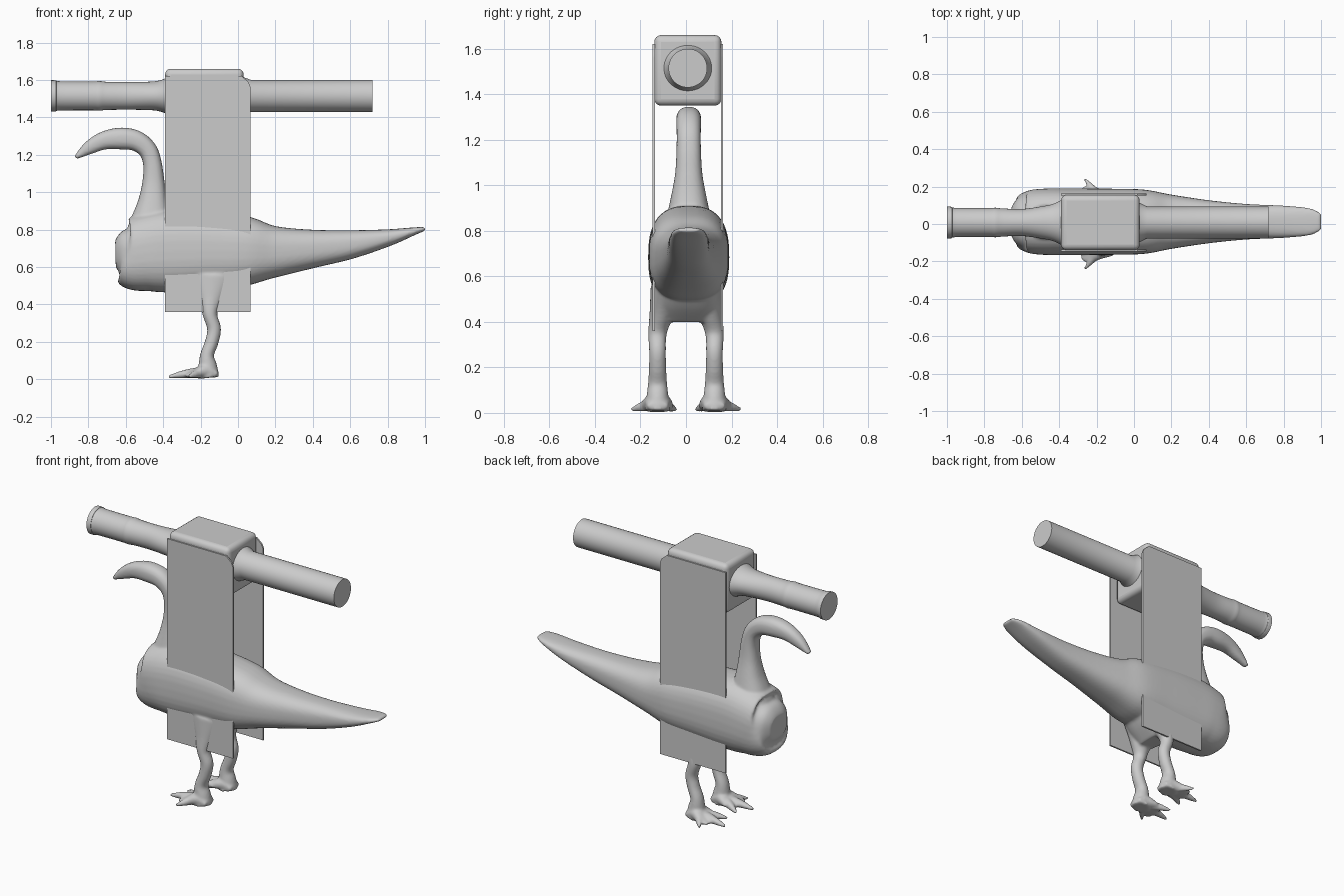
import bpy, bmesh, math
from mathutils import Vector

if "Cube" in bpy.data.objects:
    bpy.data.objects.remove(bpy.data.objects["Cube"])


def spline(keys, steps):
    """Catmull-Rom through tuples (x, y, z, half_normal, half_side)."""
    if steps == 1:
        return [Vector(k) for k in keys]
    k = [Vector(keys[0])] + [Vector(p) for p in keys] + [Vector(keys[-1])]
    out = []
    for a, b, c, d in zip(k, k[1:], k[2:], k[3:]):
        for i in range(steps):
            t = i / steps
            out.append(0.5 * (2 * b + (c - a) * t + (2 * a - 5 * b + 4 * c - d) * t ** 2
                              + (3 * b - a - 3 * c + d) * t ** 3))
    return out + [k[-1]]


def loft(bm, keys, power=2.0, steps=6, sides=40):
    """Skin superelliptic rings whose wide axis is y along a path."""
    pts = spline(keys, steps)
    rings = []
    for i, p in enumerate(pts):
        c = p.to_3d() if len(p) == 3 else Vector(p[:3])
        t = Vector(pts[min(i + 1, len(pts) - 1)][:3]) - Vector(pts[max(i - 1, 0)][:3])
        n = Vector((0, 1, 0)).cross(t).normalized()
        ring = []
        for j in range(sides):
            a = 2 * math.pi * j / sides
            ca, sa = math.cos(a), math.sin(a)
            u = math.copysign(abs(ca) ** (2 / power), ca) * p[4]
            v = math.copysign(abs(sa) ** (2 / power), sa) * p[3]
            ring.append(bm.verts.new(c + Vector((0, u, 0)) + n * v))
        rings.append(ring)
    for r, s in zip(rings, rings[1:]):
        for j in range(sides):
            k = (j + 1) % sides
            bm.faces.new((r[j], r[k], s[k], s[j]))
    bm.faces.new(rings[0][::-1])
    bm.faces.new(rings[-1])


def finish(bm, name, smooth=True):
    bmesh.ops.recalc_face_normals(bm, faces=bm.faces[:])
    me = bpy.data.meshes.new(name)
    bm.to_mesh(me)
    bm.free()
    ob = bpy.data.objects.new(name, me)
    bpy.context.collection.objects.link(ob)
    if smooth:
        bpy.ops.object.select_all(action='DESELECT')
        ob.select_set(True)
        bpy.context.view_layer.objects.active = ob
        bpy.ops.object.shade_smooth_by_angle(angle=math.radians(40))
    return ob


# Bird: torso and tail, given as x, z bottom, z top, half width
Y = 0.012
bm = bmesh.new()
torso = [(-.655, .60, .74, .08), (-.62, .54, .80, .13), (-.57, .475, .85, .165),
         (-.48, .467, .89, .177), (-.35, .465, .91, .178), (-.15, .48, .90, .177),
         (.05, .50, .87, .172), (.2, .545, .82, .145), (.4, .595, .80, .115),
         (.6, .643, .797, .095), (.8, .71, .802, .086), (.94, .77, .812, .072),
         (1.0, .795, .815, .045)]
loft(bm, [(x, Y, (a + b) / 2, (b - a) / 2, w) for x, a, b, w in torso], 2.6)

# Bird: neck curving over into the head and beak
loft(bm, [(-.46, Y, .74, .16, .13), (-.46, Y, .85, .115, .10), (-.455, Y, .95, .08, .078),
          (-.452, Y, 1.05, .06, .06), (-.457, Y, 1.15, .05, .054), (-.482, Y, 1.225, .05, .053),
          (-.545, Y, 1.275, .055, .055), (-.63, Y, 1.287, .058, .054),
          (-.72, Y, 1.275, .048, .045), (-.80, Y, 1.235, .035, .033),
          (-.868, Y, 1.185, .01, .018)], 2.4)

# Bird: hips between the plates
loft(bm, [(-.15, Y, .68, .22, .145), (-.15, Y, .55, .19, .14),
          (-.15, Y, .47, .13, .138), (-.15, Y, .40, .05, .12)], 2.8)

# Bird: legs and webbed, clawed feet
for s in (-1, 1):
    y = .125 * s
    loft(bm, [(-.14, .085 * s, .56, .15, .07), (-.145, .105 * s, .44, .075, .055),
              (-.15, y, .35, .04, .041), (-.128, y, .27, .037, .037),
              (-.14, y, .2, .036, .038), (-.165, y, .13, .037, .042),
              (-.162, y, .07, .05, .048), (-.155, y, .008, .055, .055)])
    loft(bm, [(-.11, y, .025, .017, .045), (-.17, y, .045, .038, .06),
              (-.23, .13 * s, .03, .023, .075), (-.28, .135 * s, .018, .01, .062)], 2.4)
    for tx, ty in ((-.37, .14), (-.32, .045), (-.265, .24)):
        loft(bm, [(-.17, y, .04, .03, .03),
                  ((tx - .17) / 2, (ty * s + y) / 2, .03, .024, .028),
                  (tx, ty * s, .014, .009, .009)], steps=4, sides=16)

bird = finish(bm, "bird", False)
m = bird.modifiers.new("blend", 'REMESH')
m.mode = 'VOXEL'
m.voxel_size = .008
m.use_smooth_shade = True
m = bird.modifiers.new("soften", 'SMOOTH')
m.factor = .5
m.iterations = 5

# Thin side plates with a clipped upper corner
outline = [(-.39, .36), (.068, .36), (.068, 1.56), (.055, 1.59), (.02, 1.62), (-.39, 1.62)]
for name, y in (("front_plate", -.147), ("back_plate", .153)):
    bm = bmesh.new()
    f = bm.faces.new([bm.verts.new((x, y, z)) for x, z in outline])
    g = bmesh.ops.extrude_face_region(bm, geom=[f])["geom"]
    bmesh.ops.translate(bm, vec=(0, .01, 0), verts=[v for v in g if isinstance(v, bmesh.types.BMVert)])
    finish(bm, name)

# Top block holding the bar
bm = bmesh.new()
bmesh.ops.create_cube(bm, size=1)
for v in bm.verts:
    v.co = Vector((-.18 + v.co.x * .42, .008 + v.co.y * .295, 1.505 + v.co.z * .31))
block = finish(bm, "top_block")
m = block.modifiers.new("round", 'BEVEL')
m.width = .03
m.segments = 4

# Bar: plain right half, waisted left half that flares into the block
B, Z = .008, 1.515
bm = bmesh.new()
loft(bm, [(-.01, B, Z, .12, .13), (.03, B, Z, .10, .105), (.07, B, Z, .085, .085),
          (.72, B, Z, .085, .085)], steps=1, sides=48)
finish(bm, "bar_right")
bm = bmesh.new()
loft(bm, [(-1, B, Z, .084, .085), (-.975, B, Z, .083, .084), (-.95, B, Z, .078, .078),
          (-.78, B, Z, .077, .077), (-.74, B, Z, .079, .079), (-.70, B, Z, .075, .075),
          (-.60, B, Z, .074, .072), (-.50, B, Z, .075, .085), (-.43, B, Z, .08, .10),
          (-.37, B, Z, .10, .13)], steps=4, sides=48)
finish(bm, "bar_left")
